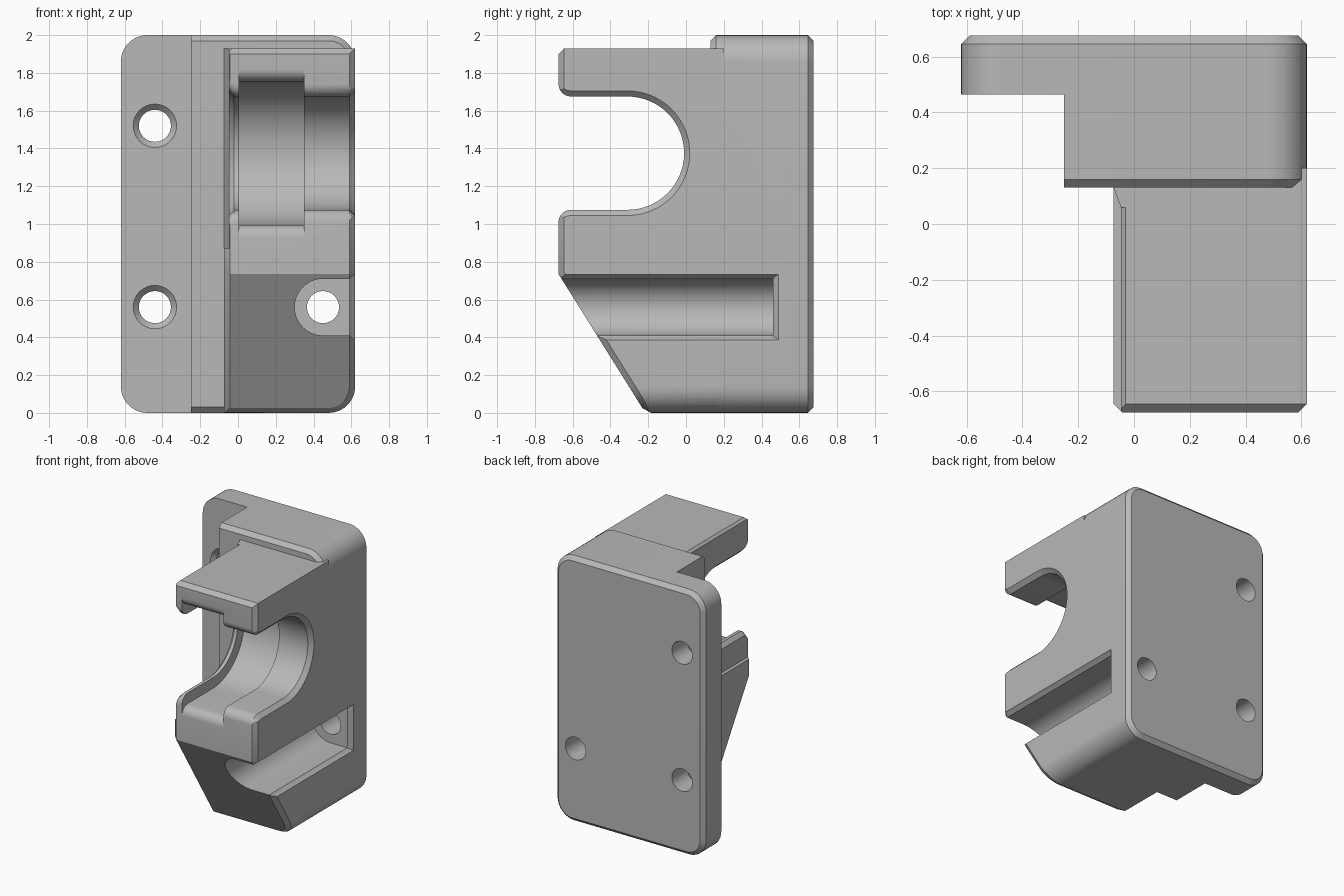
import bpy, bmesh
from math import sin, cos, pi, radians

cube = bpy.data.objects.get("Cube")
if cube:
    bpy.data.objects.remove(cube, do_unlink=True)

grey = bpy.data.materials.new("mid grey plastic")
grey.use_nodes = True
colour = (0.48, 0.48, 0.48, 1)
grey.diffuse_color = colour
grey.node_tree.nodes["Principled BSDF"].inputs["Base Color"].default_value = colour


def finish(name, bm):
    bmesh.ops.recalc_face_normals(bm, faces=bm.faces)
    mesh = bpy.data.meshes.new(name)
    bm.to_mesh(mesh)
    bm.free()
    mesh.materials.append(grey)
    obj = bpy.data.objects.new(name, mesh)
    bpy.context.collection.objects.link(obj)
    return obj


def loft_bm(loops):
    """Closed solid through a list of equal-length loops."""
    bm = bmesh.new()
    rings = [[bm.verts.new(p) for p in loop] for loop in loops]
    for a, b in zip(rings, rings[1:]):
        for i in range(len(a)):
            j = (i + 1) % len(a)
            bm.faces.new((a[i], a[j], b[j], b[i]))
    bm.faces.new(rings[0])
    bm.faces.new(rings[-1])
    return bm


def loft(name, loops):
    return finish(name, loft_bm(loops))


def rounded(y, x0, x1, z0, z1, r_left, r_right, steps=10):
    """Rounded rectangle in the plane of constant y."""
    pts = []
    for k, (sx, sz) in enumerate(((1, 1), (-1, 1), (-1, -1), (1, -1))):
        r = r_right if sx > 0 else r_left
        cx = x1 - r if sx > 0 else x0 + r
        cz = z1 - r if sz > 0 else z0 + r
        n = steps if r else 0
        for i in range(n + 1):
            a = (k + i / max(n, 1)) * pi / 2
            pts.append((cx + r * cos(a), y, cz + r * sin(a)))
    return pts


def circle(y, x, z, r, n=32):
    return [(x + r * cos(2 * pi * i / n), y, z + r * sin(2 * pi * i / n)) for i in range(n)]


def boolean(body, tool, operation):
    mod = body.modifiers.new(operation.lower(), 'BOOLEAN')
    mod.operation, mod.solver, mod.object = operation, 'EXACT', tool
    bpy.context.view_layer.objects.active = body
    bpy.ops.object.modifier_apply(modifier=mod.name)
    bpy.data.objects.remove(tool, do_unlink=True)


R, C = 0.14, 0.03   # corner radius, chamfer

# Mounting plate with a chamfered back edge
body = loft("clamp_bracket", [
    rounded(0.465, -0.62, 0.62, 0, 2, R, R),
    rounded(0.675 - C, -0.62, 0.62, 0, 2, R, R),
    rounded(0.675, -0.62 + C, 0.62 - C, C, 2 - C, R - C, R - C)])

# Thick middle block with a chamfered front edge
block = loft("middle_block", [
    rounded(0.13, -0.25, 0.62 - C, C, 2 - C, 0, R - C),
    rounded(0.13 + C, -0.25, 0.62, 0, 2, 0, R),
    rounded(0.6, -0.25, 0.62, 0, 2, 0, R)])

# Forward arm: side profile, round lower right edge, chamfered front
side = [(-0.675, 1.93), (-0.675, 0.735), (-0.215, 0), (0.2, 0), (0.2, 1.93)]
bm = loft_bm([[(x, y, z) for y, z in side] for x in (-0.073, 0.62)])
bmesh.ops.recalc_face_normals(bm, faces=bm.faces)
low = [e for e in bm.edges if all(v.co.x > 0.6 and v.co.z < 0.01 for v in e.verts)]
bmesh.ops.bevel(bm, geom=low, offset=R, segments=10, profile=0.5, affect='EDGES')
bm.normal_update()
rim = [e for e in bm.edges if sum(f.normal.y < -0.5 for f in e.link_faces) == 1]
bmesh.ops.bevel(bm, geom=rim, offset=C, segments=1, affect='EDGES')
arm = finish("arm", bm)


# Clamp opening: U-shaped slot with rounded lips
def u_loop(x, r):
    cy, cz, lip = -0.31, 1.375, 0.065
    upper = [(-0.8, r + lip)]
    for i in range(7):
        a = pi / 2 * (1 - i / 6)
        upper.append((-0.61 - lip * sin(a), r + lip * (1 - cos(a))))
    arc = [(cy + r * sin(pi * i / 32), r * cos(pi * i / 32)) for i in range(33)]
    lower = [(y, -h) for y, h in reversed(upper)]
    return [(x, y, cz + h) for y, h in upper + arc + lower]


cutters = [
    loft("slot_cutter", [u_loop(x, r) for x, r in (
        (-0.2, 0.327), (-0.047, 0.327), (-0.02, 0.3), (0.59, 0.3), (0.62, 0.33), (0.7, 0.33))]),
    loft("groove_cutter", [u_loop(0.005, 0.38), u_loop(0.35, 0.38)])]

# Shallow relief on the upper left side of the arm, and its top chamfer
relief = [(-0.047, -0.8), (-0.047, 0.06), (-0.073, 0.13), (-0.2, 0.13), (-0.2, -0.8)]
cutters.append(loft("relief_cutter", [[(x, y, z) for x, y in relief] for z in (0.87, 2.1)]))
edge = [(-0.067, 1.893), (-0.01, 1.95), (-0.067, 1.95)]
cutters.append(loft("edge_cutter", [[(x, y, z) for x, z in edge] for y in (-0.8, 0.06)]))

# Screw channel open to the side, with a chamfered mouth
cx, cz, r = 0.45, 0.56, 0.15
channel = [(0.8, cz + r)]
channel += [(cx - r * sin(pi * i / 20), cz + r * cos(pi * i / 20)) for i in range(21)]
channel.append((0.8, cz - r))
cutters.append(loft("channel_cutter", [[(x, y, z) for x, z in channel] for y in (-0.8, 0.46)]))
cutters.append(loft("mouth_cutter", [
    [(x, -0.8, cz - h), (x, y, cz - h), (x, y, cz + h), (x, -0.8, cz + h)]
    for x, y, h in ((0.58, 0.45, 0.14), (0.6, 0.47, 0.16), (0.63, 0.5, 0.18))]))

# Screw holes: two countersunk in the plate, one plain in the channel
for z in (0.56, 1.52):
    cutters.append(loft("plate_hole_cutter", [
        circle(y, -0.44, z, rad) for y, rad in (
            (0.435, 0.145), (0.465, 0.115), (0.495, 0.085), (0.8, 0.085))]))
cutters.append(loft("channel_hole_cutter", [circle(y, cx, cz, 0.085) for y in (0.3, 0.8)]))

for part in (block, arm):
    boolean(body, part, 'UNION')
for tool in cutters:
    boolean(body, tool, 'DIFFERENCE')

bpy.ops.object.select_all(action='DESELECT')
body.select_set(True)
bpy.context.view_layer.objects.active = body
bpy.ops.object.shade_smooth_by_angle(angle=radians(25))
